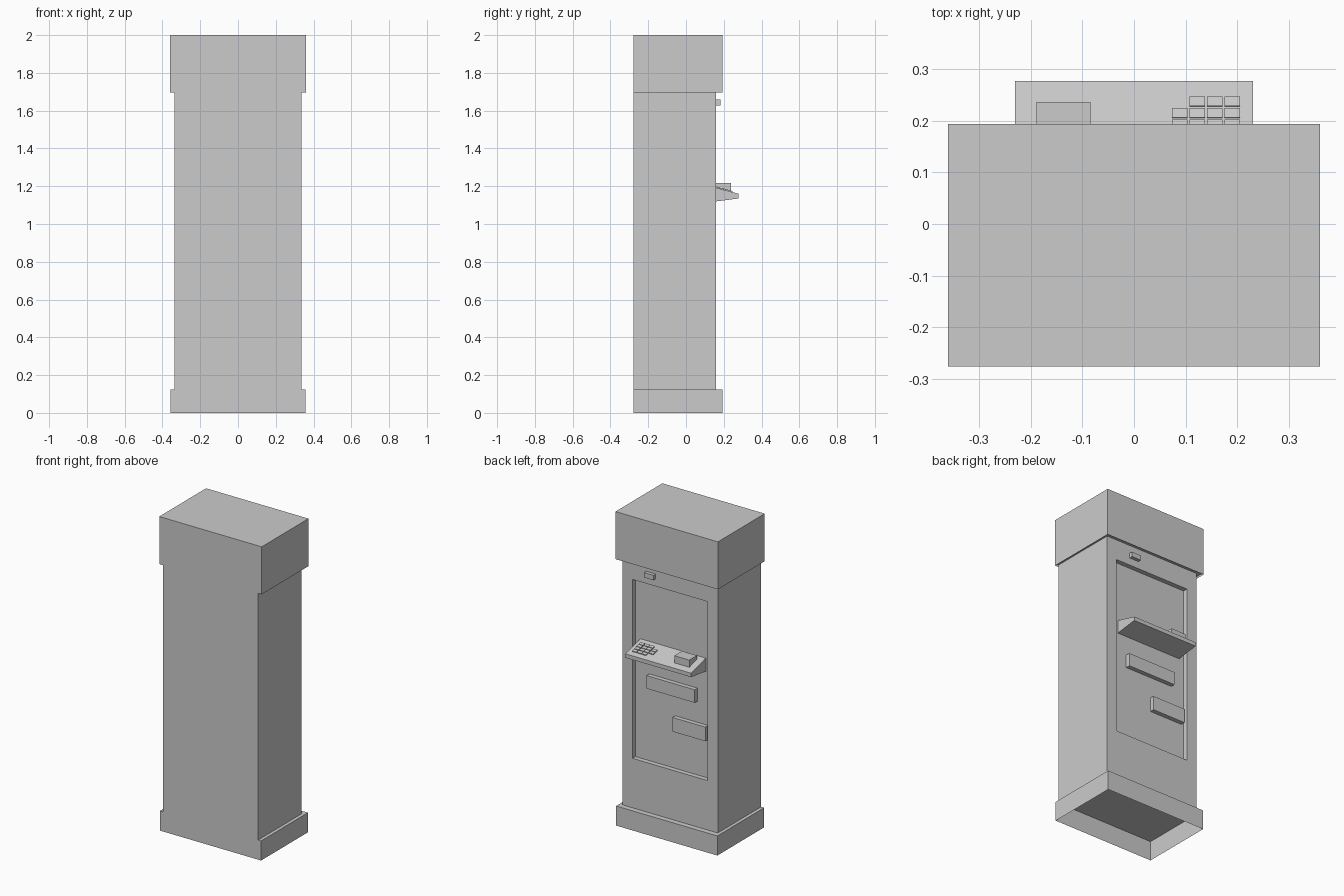
import bpy
import bmesh
import math

old = bpy.data.objects.get("Cube")
if old:
    bpy.data.objects.remove(old, do_unlink=True)

# Single plain grey
grey = bpy.data.materials.new("light grey")
grey.use_nodes = True
COLOR = (0.6, 0.6, 0.6, 1)
grey.diffuse_color = COLOR
grey.node_tree.nodes["Principled BSDF"].inputs["Base Color"].default_value = COLOR


def finish(name, bm):
    mesh = bpy.data.meshes.new(name)
    bm.to_mesh(mesh)
    bm.free()
    mesh.materials.append(grey)
    obj = bpy.data.objects.new(name, mesh)
    bpy.context.collection.objects.link(obj)
    return obj


def box_mesh(x, y, z):
    """Box from three (low, high) ranges."""
    bm = bmesh.new()
    bmesh.ops.create_cube(bm, size=1)
    for v in bm.verts:
        v.co = [r[0] if c < 0 else r[1] for c, r in zip(v.co, (x, y, z))]
    return bm


def box(name, x, y, z, open_bottom=False):
    bm = box_mesh(x, y, z)
    if open_bottom:
        bmesh.ops.delete(bm, geom=[f for f in bm.faces if f.normal.z < -0.5],
                         context='FACES_ONLY')
    return finish(name, bm)


FLAT = -0.277     # plain flush side
FACE = 0.16       # body face on the working side
PANEL = 0.13      # recessed panel plane
LEDGE = 0.194     # cap and plinth overhang
BODY_LOW, BODY_TOP = 0.125, 1.71

# Body with a recessed working panel
bm = box_mesh((-0.336, 0.336), (FLAT, FACE), (BODY_LOW, BODY_TOP))
panel = next(f for f in bm.faces if f.normal.y > 0.5)
for depth in (FACE, PANEL):
    bmesh.ops.inset_individual(bm, faces=[panel], thickness=0.02, depth=0)
    middle = panel.calc_center_median().z
    for v in panel.verts:
        v.co = (math.copysign(0.265, v.co.x), depth,
                1.58 if v.co.z > middle else 0.44)
finish("body", bm)

# Hollow plinth, and cap with a shallow lip around its underside
box("plinth", (-0.357, 0.357), (FLAT, LEDGE), (0, BODY_LOW), open_bottom=True)
box("cap", (-0.361, 0.361), (FLAT, LEDGE), (1.697, 2), open_bottom=True)
bm = bmesh.new()
bm.faces.new([bm.verts.new((x, y, BODY_TOP)) for x, y in
              ((-0.361, FLAT), (-0.361, LEDGE), (0.361, LEDGE), (0.361, FLAT))])
finish("cap_underside", bm)

# Sloping shelf, extruded sideways from its profile
SHELF_EDGE = 0.278
SLOPE = -0.27


def shelf_height(y):
    return 1.192 + SLOPE * (y - FACE)


bm = bmesh.new()
profile = [(PANEL, shelf_height(PANEL)), (PANEL, 1.116),
           (SHELF_EDGE, 1.135), (SHELF_EDGE, shelf_height(SHELF_EDGE))]
end = bm.faces.new([bm.verts.new((-0.231, y, z)) for y, z in profile])
moved = bmesh.ops.extrude_face_region(bm, geom=[end])["geom"]
bmesh.ops.translate(bm, vec=(0.462, 0, 0),
                    verts=[g for g in moved if isinstance(g, bmesh.types.BMVert)])
bmesh.ops.recalc_face_normals(bm, faces=bm.faces[:])
finish("shelf", bm)

# Keypad: three full columns and a short fourth one
for col in range(4):
    for row in range(4):
        if col == 3 and row not in (1, 2):
            continue
        x, y = 0.191 - 0.034 * col, 0.237 - 0.0225 * row
        key = box("key", (-0.015, 0.015), (-0.0095, 0.0095), (-0.004, 0.006))
        key.location = (x, y, shelf_height(y))
        key.rotation_euler.x = math.atan(SLOPE)

# Reader block on the shelf
box("reader_block", (-0.189, -0.084), (FACE, 0.237), (1.165, 1.217))

# Dispenser plates and sensor on the working side
box("upper_dispenser", (-0.172, 0.168), (PANEL, FACE - 0.002), (0.91, 0.993))
box("lower_dispenser", (-0.247, -0.015), (PANEL, FACE - 0.002), (0.685, 0.775))
box("sensor", (0.102, 0.167), (FACE, 0.182), (1.627, 1.658))
